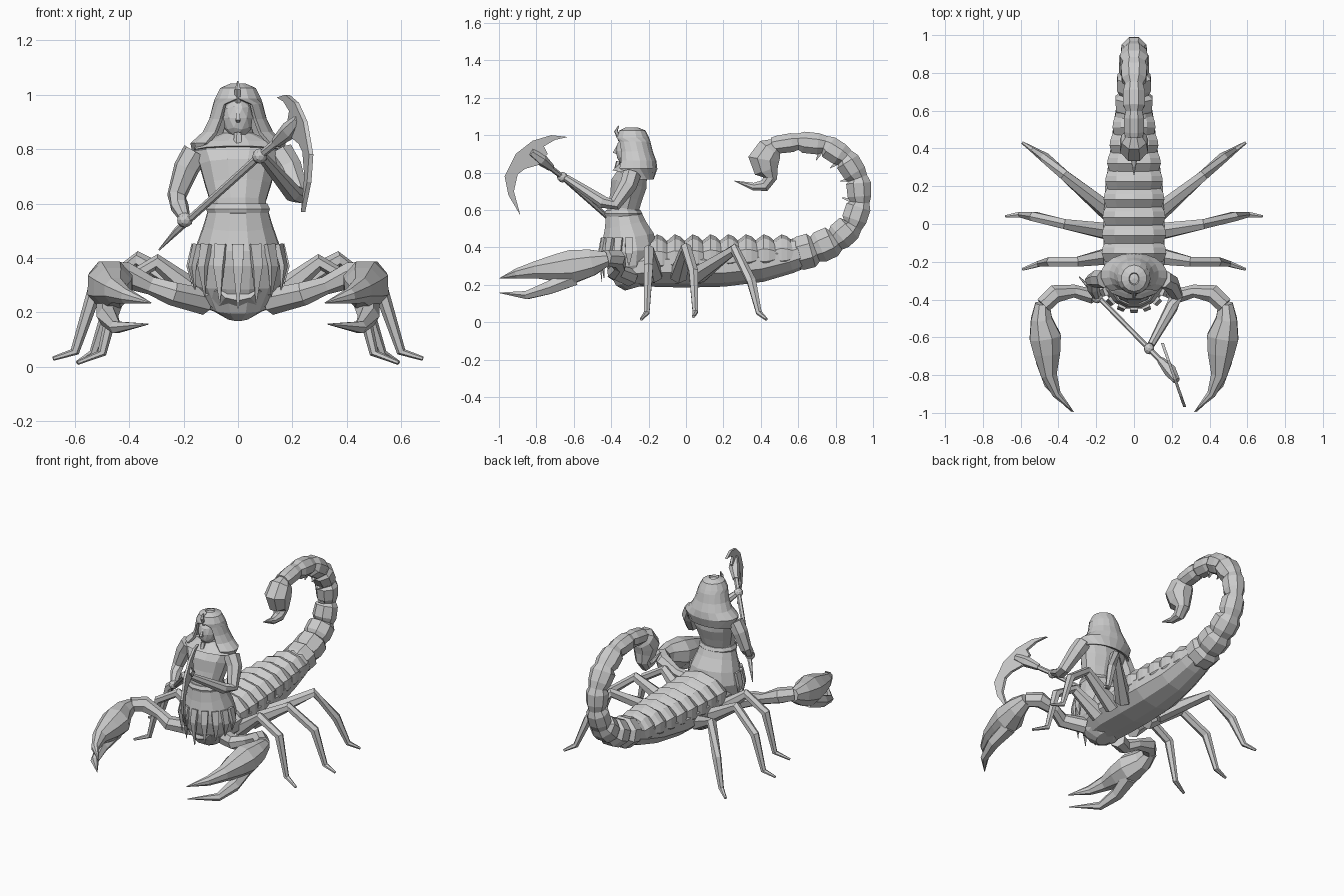
import bpy, bmesh
from math import sin, cos, pi, radians
from mathutils import Vector

default_cube = bpy.data.objects.get("Cube")
if default_cube:
    bpy.data.objects.remove(default_cube, do_unlink=True)

X, Y, Z = Vector((1, 0, 0)), Vector((0, 1, 0)), Vector((0, 0, 1))

# One flat stone colour for the whole figure
GREY = (.6, .6, .6, 1)
stone = bpy.data.materials.new("stone_grey")
stone.use_nodes = True
stone.diffuse_color = GREY
stone.node_tree.nodes["Principled BSDF"].inputs["Base Color"].default_value = GREY


def finish(name, bm):
    """Turn a bmesh into a flat-shaded object."""
    bmesh.ops.recalc_face_normals(bm, faces=bm.faces)
    mesh = bpy.data.meshes.new(name)
    bm.to_mesh(mesh)
    bm.free()
    mesh.materials.append(stone)
    obj = bpy.data.objects.new(name, mesh)
    bpy.context.collection.objects.link(obj)
    return obj


def skin(name, rings, closed=True):
    """Bridge successive rings of points, capping the ends when closed."""
    bm = bmesh.new()
    rows = [[bm.verts.new(p) for p in ring] for ring in rings]
    count = len(rows[0])
    for low, high in zip(rows, rows[1:]):
        for k in range(count if closed else count - 1):
            j = (k + 1) % count
            bm.faces.new((low[k], low[j], high[j], high[k]))
    if closed:
        bm.faces.new(rows[0])
        bm.faces.new(rows[-1])
    return finish(name, bm)


def tube(name, stations, sides=8, ref=X):
    """Elliptic tube; station = x, y, z, radius along ref, radius across."""
    centres = [Vector(s[:3]) for s in stations]
    rings = []
    for i, station in enumerate(stations):
        along = centres[min(i + 1, len(centres) - 1)] - centres[max(i - 1, 0)]
        along.normalize()
        u = (ref - along * ref.dot(along)).normalized()
        v = along.cross(u)
        ring = []
        for k in range(sides):
            a = 2 * pi * (k + .5) / sides
            ring.append(centres[i] + u * cos(a) * station[3] + v * sin(a) * station[4])
        rings.append(ring)
    return skin(name, rings)


def spine(name, rows, sides=10):
    """Tube on the centre plane; row = y, z, half width, half depth."""
    return tube(name, [(0, *row) for row in rows], sides)


def pair(name, stations, sides=6, ref=X):
    """Left part and its mirrored right twin."""
    for label, s in (("left", 1), ("right", -1)):
        tube(f"{label}_{name}", [(s * p[0], *p[1:]) for p in stations], sides, ref)


def limb(points, radii):
    return [(*p, r, r) for p, r in zip(points, radii)]


def ball(name, centre, size):
    bm = bmesh.new()
    bmesh.ops.create_icosphere(bm, subdivisions=2, radius=1)
    for v in bm.verts:
        v.co = Vector(centre) + Vector(a * b for a, b in zip(v.co, size))
    return finish(name, bm)


# Long underbody
spine("underbody", [
    (-.4, .3, .08, .06), (-.34, .28, .14, .09), (-.2, .3, .17, .11),
    (0, .3, .17, .115), (.2, .295, .16, .105), (.4, .315, .13, .1),
    (.55, .35, .11, .09), (.66, .385, .09, .08)])

# Overlapping back plates
for i in range(8):
    y = -.2 + .095 * i
    w = .175 - .0012 * i * i
    mid, h = .34 + .003 * i, .13 - .003 * i
    spine(f"back_plate_{i + 1}", [
        (y, mid, w * .93, h * .7), (y + .045, mid, w * 1.03, h),
        (y + .075, mid, w, h * .9), (y + .11, mid, w * .9, h * .62)])

# Curled tail: each segment swells between two joints
joints = [(.58, .36, .1, .095), (.69, .39, .095, .09), (.8, .44, .085, .08),
          (.89, .52, .075, .07), (.93, .64, .06, .065), (.92, .77, .065, .065),
          (.85, .88, .075, .065), (.74, .95, .06, .06), (.6, .965, .055, .055),
          (.46, .945, .05, .045)]
tail = []
for a, b in zip(joints, joints[1:]):
    for t, swell in ((0, .85), (.25, 1.05), (.8, 1.1)):
        y, z, w, d = (p + (q - p) * t for p, q in zip(a, b))
        tail.append((y, z, w * swell, d * swell))
spine("tail", tail + [joints[-1]], 8)

# Barbs along the inside of the curl
for i in range(4, 8):
    y, z, w, d = joints[i]
    inward = (Vector((0, .62, .72)) - Vector((0, y, z))).normalized()
    root = Vector((0, y, z)) + inward * d * .6
    tip = root + inward * .06
    tube(f"tail_barb_{i - 3}", [(*root, .03, .02), (*tip, .002, .002)], 4)

# Venom bulb and hooked sting
spine("sting_bulb", [
    (.48, .95, .04, .04), (.45, .925, .07, .075), (.415, .87, .08, .09),
    (.43, .81, .065, .07), (.45, .77, .045, .04), (.42, .73, .035, .035),
    (.36, .725, .022, .022), (.26, .755, .002, .002)], 8)

# Three pairs of walking legs
legs = {
    "front_leg": [(.13, -.17, .25), (.3, -.2, .385), (.44, -.2, .3), (.5, -.21, .05), (.59, -.24, .015)],
    "middle_leg": [(.13, -.04, .25), (.37, 0, .395), (.53, .04, .27), (.6, .05, .055), (.68, .04, .03)],
    "rear_leg": [(.13, .06, .25), (.37, .26, .39), (.47, .35, .22), (.53, .39, .05), (.59, .43, .015)]}
for name, points in legs.items():
    pair(name, limb(points, (.05, .03, .028, .017, .008)), 6, Y)

# Pincer arms with a swollen palm and two fingers
pair("pincer_arm", limb(
    [(.12, -.3, .24), (.24, -.38, .27), (.32, -.355, .3), (.42, -.37, .34), (.48, -.43, .345)],
    (.05, .045, .035, .05, .045)), 7, Z)
pair("pincer_palm", [
    (.485, -.42, .34, .04, .04), (.49, -.5, .32, .075, .06), (.47, -.6, .3, .095, .09),
    (.46, -.69, .29, .08, .075), (.45, -.8, .28, .05, .045), (.41, -.9, .26, .03, .025),
    (.32, -.995, .235, .002, .002)], 8, Z)
pair("pincer_thumb", limb(
    [(.47, -.6, .24), (.48, -.73, .185), (.45, -.85, .145), (.33, -.995, .157)],
    (.05, .04, .025, .002)), 6, Z)

# Hips, waistband and torso
spine("hips", [
    (-.27, .185, .05, .06), (-.28, .22, .11, .1), (-.3, .3, .16, .125),
    (-.3, .38, .175, .15), (-.31, .45, .155, .145), (-.325, .52, .13, .115),
    (-.335, .58, .112, .098)], 12)
spine("waistband", [(-.335, .565, .115, .1), (-.335, .58, .122, .105), (-.335, .6, .112, .095)], 12)
spine("torso", [
    (-.335, .57, .107, .09), (-.335, .61, .106, .088), (-.32, .67, .125, .09),
    (-.305, .74, .145, .1), (-.29, .79, .165, .085), (-.29, .83, .13, .065),
    (-.29, .855, .06, .05), (-.3, .9, .045, .045)], 12)
spine("collar", [(-.295, .795, .165, .105), (-.29, .825, .14, .085), (-.29, .86, .055, .05)], 12)

# Pointed cloth strips hanging round the front of the hips
for i in range(-4, 5):
    a = radians(i * 23)
    drop = .215 + .022 * abs(i)
    path = [(.16, .135, .45), (.18, .152, .37), (.17, .14, drop)]
    tube(f"cloth_strip_{i + 5}", [
        (sin(a) * rx, -.31 - cos(a) * ry, z, w, w * .5)
        for (rx, ry, z), w in zip(path, (.03, .026, .003))], 4,
        Vector((cos(a), sin(a), 0)))

# Head, face and headdress
ball("head", (0, -.32, .915), (.056, .056, .08))
tube("nose", [(0, -.365, .945, .006, .006), (0, -.383, .907, .012, .012), (0, -.365, .9, .008, .006)], 4)
tube("beard", [(0, -.362, .86, .014, .012), (0, -.375, .81, .018, .012)], 5)
tube("brow_crest", [(0, -.35, .975, .012, .014), (0, -.375, 1.02, .012, .01), (0, -.36, 1.05, .003, .003)], 5)
hood_rows = [(1.035, .025, .03, -.29, 0), (1.02, .062, .065, -.287, 0),
             (.985, .08, .08, -.285, 0), (.965, .085, .083, -.28, 34),
             (.91, .1, .088, -.272, 38), (.86, .125, .1, -.265, 40),
             (.82, .17, .11, -.27, 42), (.765, .165, .1, -.28, 95)]
hood = []
for z, rx, ry, y, gap in hood_rows:
    angles = [radians(gap + (360 - 2 * gap) * k / 14) for k in range(15)]
    hood.append([(rx * sin(a), y - ry * cos(a), z) for a in angles])
headdress = skin("headdress", hood, closed=False)
cloth = headdress.modifiers.new("thickness", "SOLIDIFY")
cloth.thickness = .014
cloth.offset = 0
ball("headdress_crown", (0, -.288, 1), (.06, .06, .036))

# Arms and hands
arm_radii = (.05, .048, .036, .034, .02)
tube("right_arm", limb(
    [(-.155, -.29, .79), (-.19, -.29, .73), (-.225, -.3, .63), (-.215, -.34, .59), (-.195, -.39, .545)],
    arm_radii), 7, Y)
tube("left_arm", limb(
    [(.155, -.29, .79), (.19, -.31, .73), (.225, -.38, .63), (.2, -.44, .64), (.09, -.64, .77)],
    arm_radii), 7)
ball("right_hand", (-.195, -.39, .54), (.03, .03, .028))
ball("left_hand", (.08, -.66, .775), (.028, .03, .028))

# Long-handled axe held across the body
tube("axe_handle", limb(
    [(-.29, -.28, .43), (-.22, -.355, .505), (.08, -.66, .775), (.2, -.785, .875)],
    (.003, .013, .014, .016)), 6, Z)
tube("axe_socket", limb(
    [(.14, -.72, .825), (.19, -.775, .87), (.225, -.83, .91)], (.02, .034, .02)), 6, Z)
outline = [(-.63, .99), (-.72, 1), (-.82, .97), (-.91, .9), (-.97, .78), (-.95, .68), (-.885, .57),
           (-.92, .7), (-.9, .79), (-.86, .82), (-.79, .84), (-.74, .9), (-.76, .94), (-.7, .975)]
skin("axe_blade", [[(.15 - (y + .63) * .35 + side, y, z) for y, z in outline]
                   for side in (-.008, .008)])
